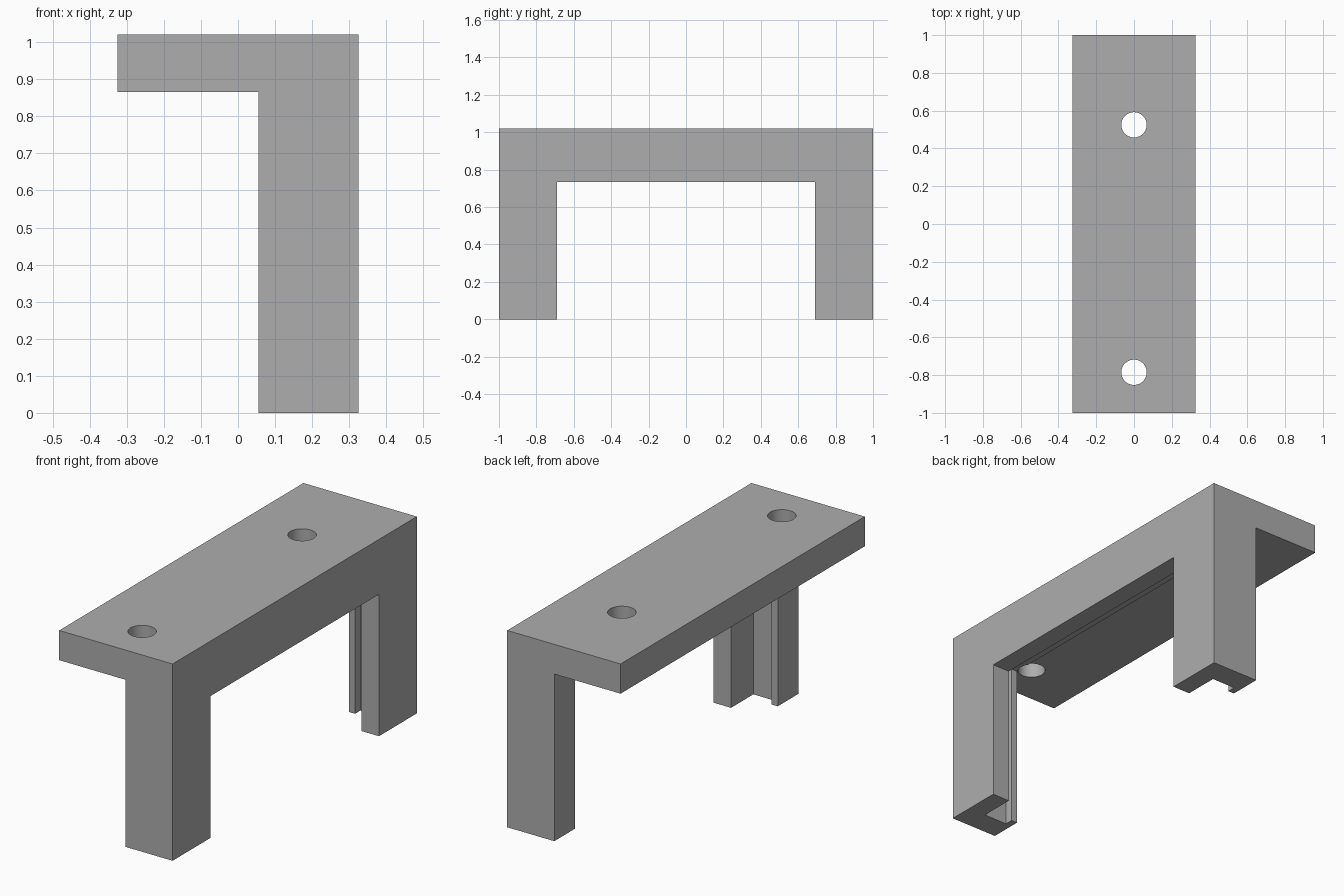
import bpy
import math
from mathutils import Vector

cube = bpy.data.objects.get("Cube")
if cube:
    bpy.data.objects.remove(cube, do_unlink=True)

HEIGHT = 1.02


def box(name, low, high):
    """Axis-aligned box between two corners."""
    low, high = Vector(low), Vector(high)
    bpy.ops.mesh.primitive_cube_add(size=1, location=(low + high) / 2)
    obj = bpy.context.object
    obj.name = name
    obj.scale = high - low
    bpy.ops.object.transform_apply(location=True, rotation=True, scale=True)
    return obj


def opening(name, x0, x1, half_width, top):
    """Cutter for an opening that runs out through the bottom."""
    return box(name, (x0, -half_width, -0.5), (x1, half_width, top))


def hole(y):
    """Cutter for a round screw hole through the shelf."""
    bpy.ops.mesh.primitive_cylinder_add(vertices=48, radius=0.067, depth=1,
                                        location=(0, y, HEIGHT))
    bpy.context.object.name = "hole_cutter"
    return bpy.context.object


# Solid block that the bracket is cut from
bracket = box("bracket", (-0.325, -1, 0), (0.325, 1, HEIGHT))

cutters = [
    opening("under_shelf_cutter", -0.5, 0.055, 1.5, 0.866),
    opening("lip_cutter", -0.1, 0.09, 0.83, 0.86),
    opening("channel_cutter", 0.09, 0.225, 0.873, 0.9),
    opening("wall_cutter", 0.15, 0.5, 0.69, 0.735),
    hole(0.525),
    hole(-0.785),
]

# Cut the shelf underside, legs, panel channel and holes
bpy.context.view_layer.objects.active = bracket
for cutter in cutters:
    cutter.hide_render = True
    mod = bracket.modifiers.new("cut", "BOOLEAN")
    mod.operation = "DIFFERENCE"
    mod.solver = "EXACT"
    mod.object = cutter
    bpy.ops.object.modifier_apply(modifier=mod.name)
for cutter in cutters:
    bpy.data.objects.remove(cutter, do_unlink=True)

# Plain grey
grey = bpy.data.materials.new("grey")
grey.use_nodes = True
color = (0.42, 0.42, 0.42, 1)
grey.diffuse_color = color
grey.node_tree.nodes["Principled BSDF"].inputs["Base Color"].default_value = color
bracket.data.materials.clear()
bracket.data.materials.append(grey)

# Smooth hole walls, sharp edges elsewhere
bpy.ops.object.select_all(action="DESELECT")
bracket.select_set(True)
bpy.context.view_layer.objects.active = bracket
bpy.ops.object.shade_smooth_by_angle(angle=math.radians(30))
